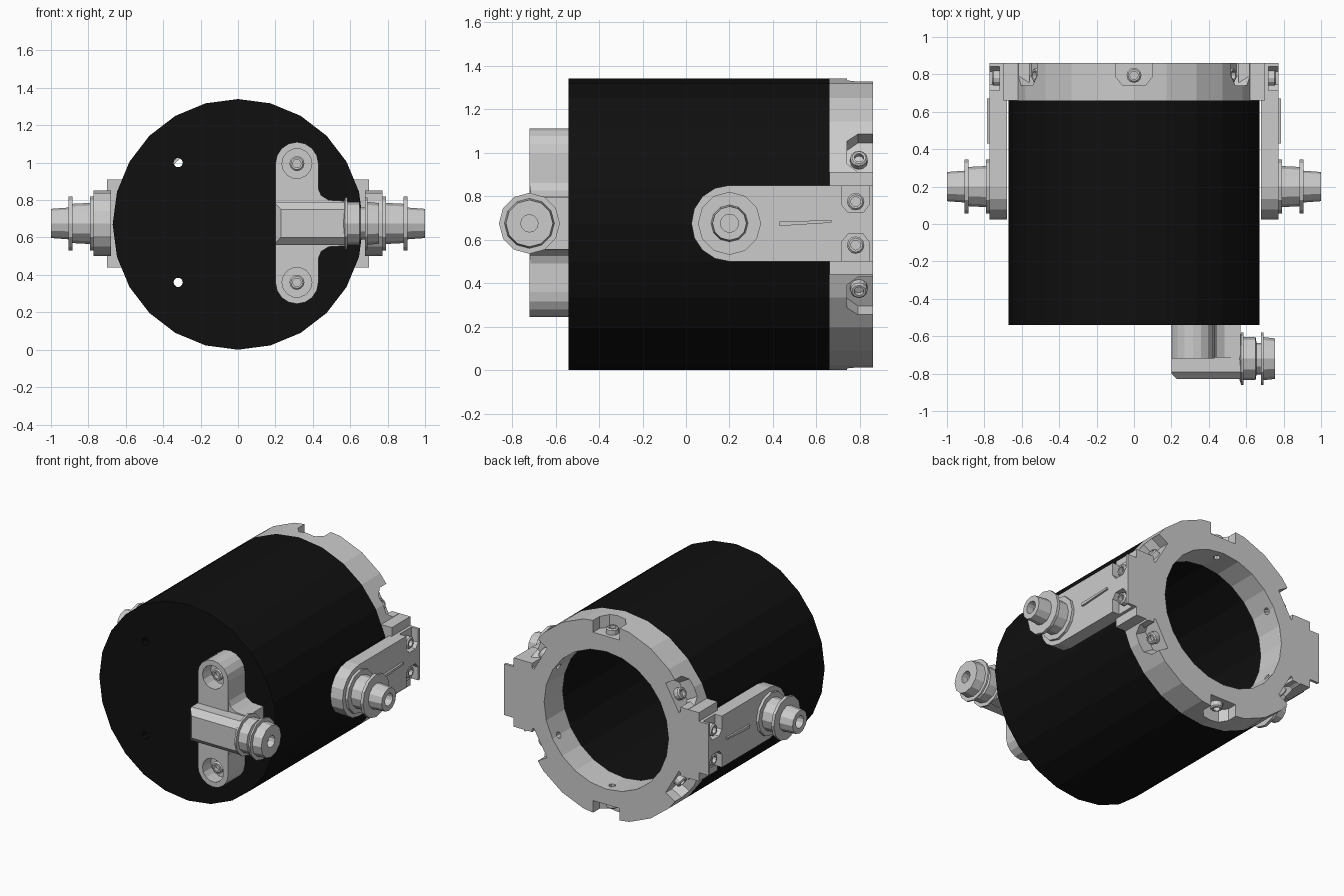
import bpy, bmesh, math
from mathutils import Vector, Matrix

if "Cube" in bpy.data.objects:
    bpy.data.objects.remove(bpy.data.objects["Cube"])

ZC = 0.67  # height of the drum axis


def finish(name, bm, mat=None):
    bmesh.ops.recalc_face_normals(bm, faces=bm.faces)
    me = bpy.data.meshes.new(name)
    bm.to_mesh(me)
    bm.free()
    ob = bpy.data.objects.new(name, me)
    bpy.context.collection.objects.link(ob)
    if mat:
        me.materials.append(mat)
    return ob


def prism(name, pts, axis, a, b, matrix=None):
    """Extrude a 2D outline along an axis from a to b."""
    place = {'x': lambda p, t: (t, p[0], p[1]),
             'y': lambda p, t: (p[0], t, p[1]),
             'z': lambda p, t: (p[0], p[1], t)}[axis]
    bm = bmesh.new()
    lo = [bm.verts.new(place(p, a)) for p in pts]
    hi = [bm.verts.new(place(p, b)) for p in pts]
    n = len(pts)
    bm.faces.new(lo)
    bm.faces.new(hi)
    for i in range(n):
        bm.faces.new((lo[i], lo[(i + 1) % n], hi[(i + 1) % n], hi[i]))
    if matrix:
        bm.transform(matrix)
    return finish(name, bm)


def lathe(name, profile, sides, origin, direction, closed=False, mat=None):
    """Revolve (radius, distance) points about a direction."""
    m = Matrix.Translation(origin) @ Vector(direction).to_track_quat('Z', 'Y').to_matrix().to_4x4()
    bm = bmesh.new()
    rings = []
    for r, t in profile:
        rings.append([bm.verts.new(m @ Vector((r * math.cos(k * math.tau / sides),
                                               r * math.sin(k * math.tau / sides), t)))
                      for k in range(sides)])
    pairs = list(zip(rings, rings[1:]))
    if closed:
        pairs.append((rings[-1], rings[0]))
    else:
        bm.faces.new(rings[0])
        bm.faces.new(rings[-1])
    for p, q in pairs:
        for k in range(sides):
            j = (k + 1) % sides
            bm.faces.new((p[k], p[j], q[j], q[k]))
    return finish(name, bm, mat)


def cut(ob, *cutters):
    for c in cutters:
        md = ob.modifiers.new("cut", 'BOOLEAN')
        md.operation = 'DIFFERENCE'
        md.solver = 'EXACT'
        md.object = c
        bpy.context.view_layer.objects.active = ob
        bpy.ops.object.modifier_apply(modifier=md.name)
        bpy.data.objects.remove(c, do_unlink=True)


def arc(cx, cy, r, a0, a1, n):
    return [(cx + r * math.cos(math.radians(a0 + (a1 - a0) * i / n)),
             cy + r * math.sin(math.radians(a0 + (a1 - a0) * i / n))) for i in range(n + 1)]


def rect(x0, x1, y0, y1):
    return [(x0, y0), (x1, y0), (x1, y1), (x0, y1)]


def screw(name, origin, direction, h=0.04, r=0.04):
    return lathe(name, [(r, -0.01), (r, h - 0.008), (r - 0.008, h), (0.022, h), (0.022, h - 0.025)],
                 12, origin, direction)


black = bpy.data.materials.new("black")
black.diffuse_color = (0.005, 0.005, 0.005, 1)
black.use_nodes = True
black.node_tree.nodes["Principled BSDF"].inputs["Base Color"].default_value = black.diffuse_color

# Hollow drum, closed at the front, with four bolt holes
drum = lathe("drum", [(0.67, -0.54), (0.67, 0.66), (0.63, 0.66), (0.63, -0.49)],
             24, (0, 0, ZC), (0, 1, 0), mat=black)
for x in (-0.32, 0.32):
    for z in (0.36, 1.0):
        cut(drum, lathe("hole", [(0.025, -0.6), (0.025, -0.4)], 10, (x, 0, z), (0, 1, 0)))

# Rear ring with six open notches, each holding a radial screw
ring = lathe("rear_ring", [(0.67, 0.66), (0.67, 0.86), (0.47, 0.86), (0.47, 0.66)],
             24, (0, 0, ZC), (0, 1, 0), closed=True)
notch = [(-0.10, 0.95), (-0.10, 0.79), (-0.06, 0.74), (0.06, 0.74), (0.10, 0.79), (0.10, 0.95)]
for i in range(6):
    a = math.radians(30 + 60 * i)
    turn = Matrix.Translation((0, 0, ZC)) @ Matrix.Rotation(math.pi / 2 - a, 4, 'Y')
    d = (math.cos(a), 0, math.sin(a))
    pos = (0, 0.795, ZC)
    cut(ring, prism("notch", notch, 'z', 0.575, 0.9, turn),
        lathe("bore", [(0.022, 0.40), (0.022, 0.53)], 8, pos, d))
    screw("ring_screw", Vector(pos) + Vector(d) * 0.575, d)

# Side mounts: pad, arm, rib, screws and roller pin, mirrored left and right
arm_outline = [(0.86, 0.85)] + arc(0.2, 0.675, 0.175, 90, 270, 8) + [(0.86, 0.50)]
pocket = [(0.715, 0.90), (0.715, 0.76), (0.745, 0.725), (0.815, 0.725), (0.842, 0.76), (0.842, 0.90)]
for s, side in ((1, "right"), (-1, "left")):
    prism(side + "_pad", rect(0.66, 0.86, 0.44, 0.91), 'x', 0.56 * s, 0.70 * s)
    arm = prism(side + "_arm", arm_outline, 'x', 0.68 * s, 0.772 * s)
    cut(arm, prism("pocket", pocket, 'x', 0.72 * s, 0.9 * s),
        prism("pocket", [(y, 1.35 - z) for y, z in pocket], 'x', 0.72 * s, 0.9 * s))
    for z in (0.575, 0.775):
        screw(side + "_arm_screw", (0.72 * s, 0.78, z), (s, 0, 0))
    prism(side + "_rib", [(0.43, 0.663), (0.43, 0.683), (0.67, 0.690), (0.67, 0.678)],
          'x', 0.76 * s, 0.785 * s)
    lathe(side + "_pin", [(0.145, 0.76), (0.145, 0.79), (0.11, 0.79), (0.105, 0.885), (0.145, 0.885),
                          (0.145, 0.905), (0.085, 0.905), (0.078, 1.0), (0.042, 1.0), (0.042, 0.95)],
          12, (0, 0.2, 0.675), (s, 0, 0))

# Front bracket plate with counterbored screws
plate = prism("bracket_plate", arc(0.315, 0.995, 0.115, 0, 180, 8) + arc(0.315, 0.36, 0.115, 180, 360, 8),
              'y', -0.72, -0.54)
for z in (0.36, 0.995):
    cut(plate, lathe("bore", [(0.08, -0.8), (0.08, -0.63)], 14, (0.315, 0, z), (0, 1, 0)))
    screw("bracket_screw", (0.315, -0.63, z), (0, -1, 0), 0.05)

# Filleted foot and chamfered block across the bracket
prism("bracket_foot", [(0.40, 0.86), (0.43, 0.86), (0.445, 0.825), (0.485, 0.80), (0.57, 0.795),
                       (0.57, 0.555), (0.485, 0.55), (0.445, 0.525), (0.43, 0.49), (0.40, 0.49)],
      'y', -0.715, -0.54)
block = prism("bracket_block", [(-0.55, 0.56), (-0.79, 0.56), (-0.83, 0.60), (-0.83, 0.75),
                                (-0.79, 0.79), (-0.55, 0.79)], 'x', 0.20, 0.57)
cut(block, prism("chamfer", [(0.15, -0.75), (0.25, -0.85), (0.15, -0.90)], 'z', 0.4, 1.0))

# Front roller
lathe("front_roller", [(0.10, 0.56), (0.14, 0.573), (0.14, 0.585), (0.115, 0.585), (0.115, 0.65),
                       (0.085, 0.655), (0.085, 0.68), (0.14, 0.68), (0.14, 0.692), (0.115, 0.692),
                       (0.108, 0.755), (0.04, 0.755), (0.04, 0.71)],
      12, (0, -0.72, 0.675), (1, 0, 0))
